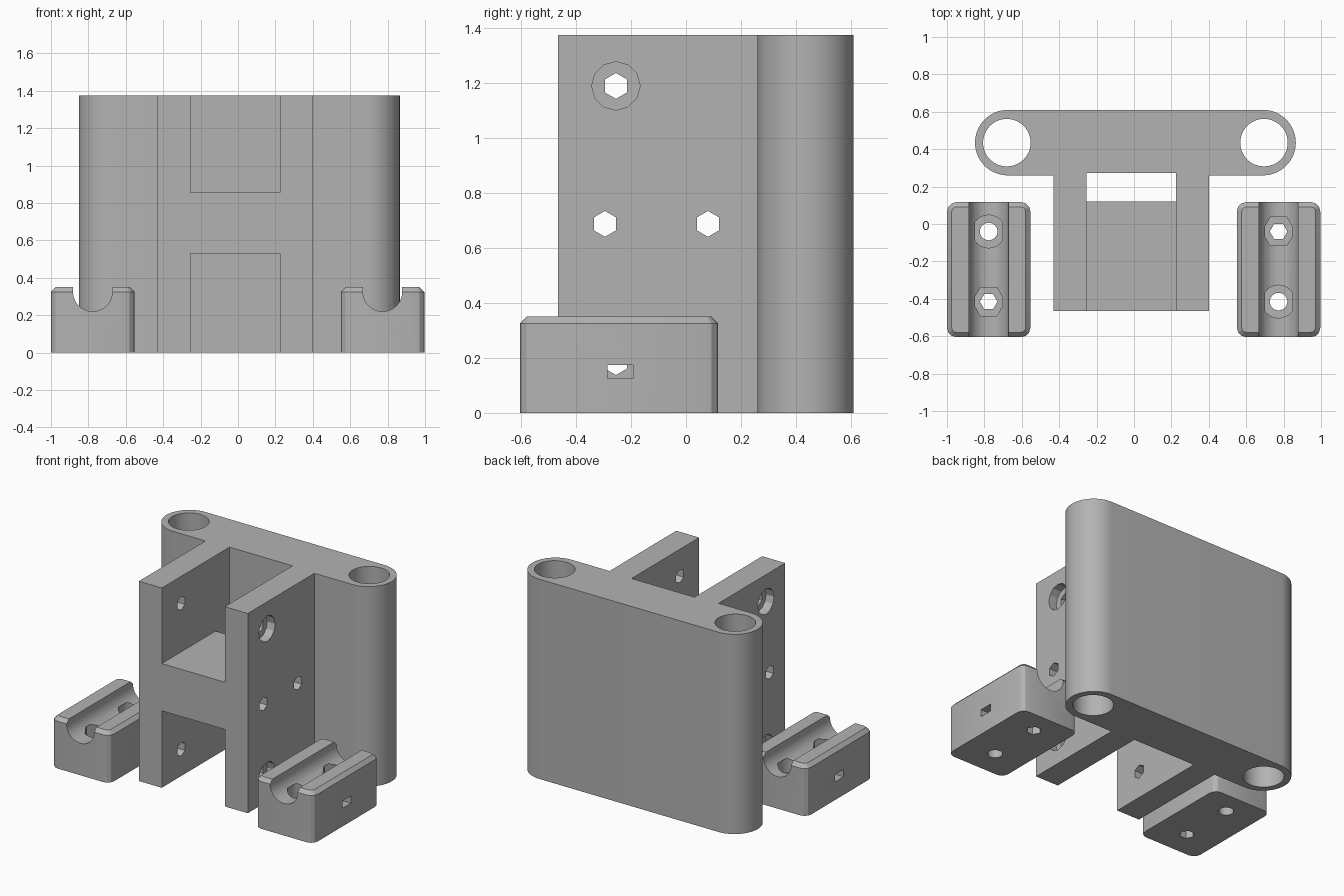
import bpy, bmesh, math
from mathutils import Matrix

cube = bpy.data.objects.get("Cube")
if cube:
    bpy.data.objects.remove(cube)

grey = bpy.data.materials.new("plain grey")
grey.use_nodes = True
colour = (0.45, 0.45, 0.45, 1)
grey.diffuse_color = colour
grey.node_tree.nodes["Principled BSDF"].inputs["Base Color"].default_value = colour

HEIGHT = 1.375


def to_object(name, bm):
    bmesh.ops.recalc_face_normals(bm, faces=bm.faces)
    mesh = bpy.data.meshes.new(name)
    bm.to_mesh(mesh)
    bm.free()
    mesh.materials.append(grey)
    obj = bpy.data.objects.new(name, mesh)
    bpy.context.collection.objects.link(obj)
    return obj


def box(name, x0, x1, y0, y1, z0, z1):
    bm = bmesh.new()
    bmesh.ops.create_cube(bm, size=1)
    for v in bm.verts:
        v.co = (x1 if v.co.x > 0 else x0, y1 if v.co.y > 0 else y0, z1 if v.co.z > 0 else z0)
    return to_object(name, bm)


def rod(name, axis, centre, radius, length, sides):
    """Prism along an axis; its first corner lies on x (axes z, y) or on z (axis x)."""
    turn = {"x": Matrix.Rotation(math.pi / 2, 4, "Y"),
            "y": Matrix.Rotation(math.pi / 2, 4, "X"),
            "z": Matrix.Identity(4)}[axis]
    start = Matrix.Rotation(math.pi / 2, 4, "Z")  # corners of the cone begin on y
    bm = bmesh.new()
    bmesh.ops.create_cone(bm, cap_ends=True, segments=sides, radius1=radius, radius2=radius,
                          depth=length, matrix=Matrix.Translation(centre) @ turn @ start)
    return to_object(name, bm)


def combine(target, tool, operation="DIFFERENCE"):
    mod = target.modifiers.new("combine", "BOOLEAN")
    mod.operation, mod.object, mod.solver = operation, tool, "EXACT"
    graph = bpy.context.evaluated_depsgraph_get()
    mesh = bpy.data.meshes.new_from_object(target.evaluated_get(graph))
    target.modifiers.clear()
    target.data = mesh
    bpy.data.objects.remove(tool)


def finish(obj):
    bpy.ops.object.select_all(action="DESELECT")
    obj.select_set(True)
    bpy.context.view_layer.objects.active = obj
    bpy.ops.object.shade_smooth_by_angle(angle=math.radians(20))


# Bracket plan: rounded back plate with two forward walls
def arc(cx, start):
    return [(cx + 0.175 * math.cos(start + math.pi * i / 32),
             0.435 + 0.175 * math.sin(start + math.pi * i / 32)) for i in range(33)]


plan = arc(0.69, -math.pi / 2) + arc(-0.675, math.pi / 2)
plan += [(-0.43, 0.26), (-0.43, -0.465), (-0.255, -0.465), (-0.255, 0.272),
         (0.225, 0.272), (0.225, -0.465), (0.4, -0.465), (0.4, 0.26)]
bm = bmesh.new()
face = bm.faces.new([bm.verts.new((x, y, 0)) for x, y in plan])
top = bmesh.ops.extrude_face_region(bm, geom=[face])["geom"]
bmesh.ops.translate(bm, vec=(0, 0, HEIGHT), verts=[v for v in top if isinstance(v, bmesh.types.BMVert)])
bracket = to_object("bracket", bm)

# Bridge between the walls
combine(bracket, box("bridge", -0.26, 0.23, -0.465, 0.12, 0.53, 0.855), "UNION")

# Rod channels
for x in (-0.68, 0.695):
    combine(bracket, rod("channel_cutter", "z", (x, 0.435, HEIGHT / 2), 0.127, 2, 48))

# Cross bolt holes, the outer ones with round recesses
for y, z in ((-0.255, 1.19), (-0.255, 0.185), (-0.295, 0.688), (0.08, 0.688)):
    combine(bracket, rod("bolt_cutter", "x", (0, y, z), 0.047, 2, 6))
for z in (1.19, 0.185):
    for x in (-0.43, 0.4):
        combine(bracket, rod("recess_cutter", "x", (x, -0.255, z), 0.088, 0.12, 12))
finish(bracket)


# Rod clamps
def clamp(name, x, round_y, hex_y):
    obj = box(name, x - 0.223, x + 0.223, -0.605, 0.117, 0, 0.35)
    bm = bmesh.new()
    bm.from_mesh(obj.data)
    upright = [e for e in bm.edges if abs(e.verts[0].co.z - e.verts[1].co.z) > 0.1]
    bmesh.ops.bevel(bm, geom=upright, offset=0.05, segments=3, profile=0.5, affect="EDGES")
    rim = [e for e in bm.edges if min(v.co.z for v in e.verts) > 0.34]
    bmesh.ops.bevel(bm, geom=rim, offset=0.025, segments=1, affect="EDGES")
    bm.to_mesh(obj.data)
    bm.free()
    # Groove with upright lips
    combine(obj, rod("groove_cutter", "y", (x, -0.24, 0.325), 0.105, 2, 40))
    combine(obj, box("lip_cutter", x - 0.105, x + 0.105, -1, 1, 0.325, 0.5))
    # Screw holes and recesses
    for y, sides, recess in ((round_y, 24, 24), (hex_y, 6, 6)):
        combine(obj, rod("screw_cutter", "z", (x, y, 0.2), 0.047, 1, sides))
        combine(obj, rod("seat_cutter", "z", (x, y, 0.2), 0.088, 0.1, recess))
    # Cable tie slot
    combine(obj, box("slot_cutter", x - 0.5, x + 0.5, -0.285, -0.193, 0.125, 0.175))
    finish(obj)


clamp("right_clamp", -0.777, -0.04, -0.415)
clamp("left_clamp", 0.773, -0.415, -0.04)
